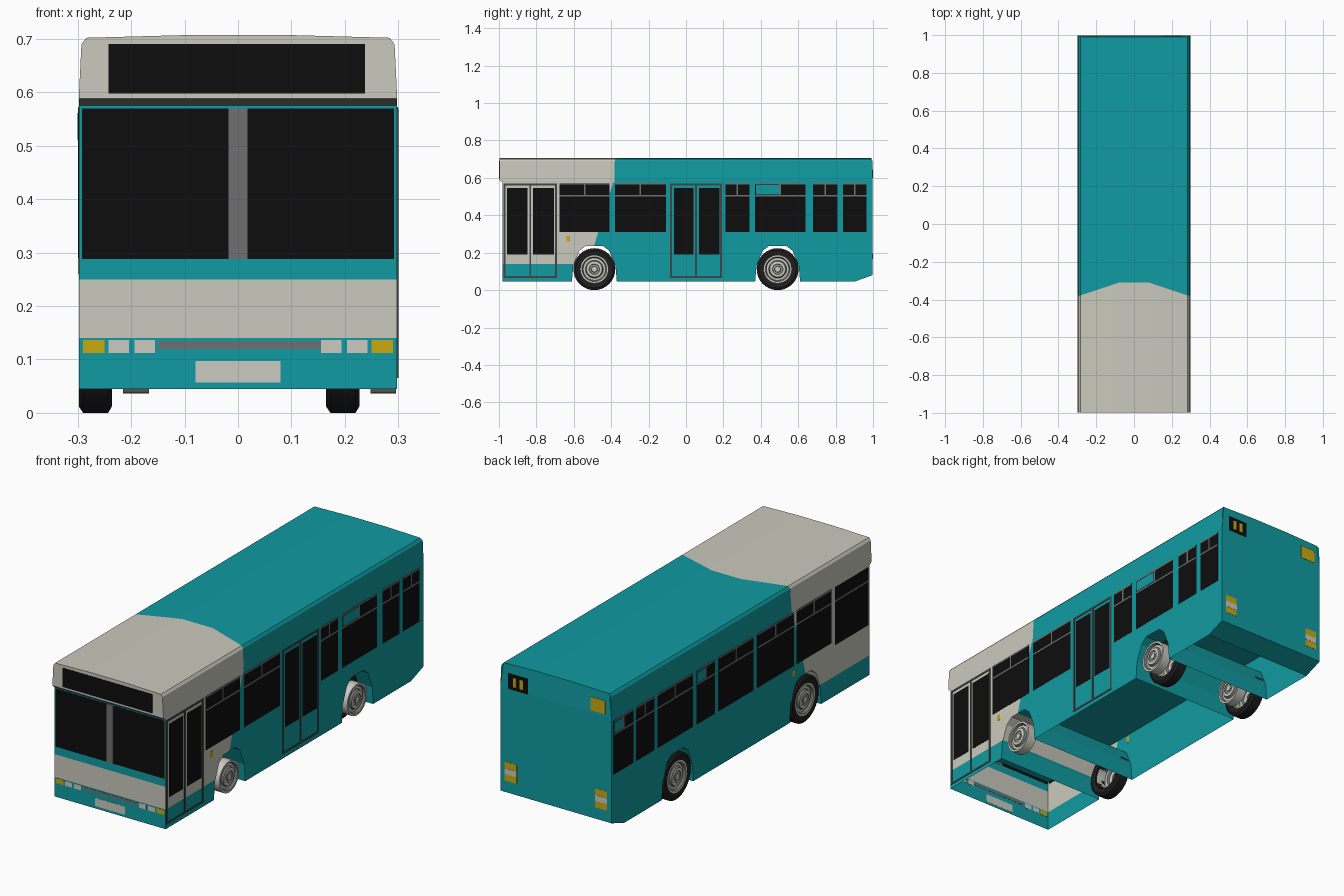
import bpy, bmesh, math
from mathutils import Vector

if "Cube" in bpy.data.objects:
    bpy.data.objects.remove(bpy.data.objects["Cube"])


def material(name, r, g, b):
    m = bpy.data.materials.new(name)
    m.use_nodes = True
    m.diffuse_color = (r, g, b, 1)
    m.node_tree.nodes["Principled BSDF"].inputs["Base Color"].default_value = (r, g, b, 1)
    return m


TEAL = material("teal paint", .005, .33, .36)
CREAM = material("cream paint", .59, .59, .51)
GLASS = material("black glass", .004, .004, .004)
GREY = material("grey trim", .16, .16, .16)
FRAME = material("dark door frame", .05, .06, .06)
SILVER = material("pale silver", .6, .6, .54)
AMBER = material("amber lamp", .58, .4, .006)
TYRE = material("black rubber", .013, .013, .013)
END = .997      # half length of the shell
FRONT = -.98    # lower front wall
SIDE = .298     # half width of the shell


def finish(name, bm, mats):
    me = bpy.data.meshes.new(name)
    bm.to_mesh(me)
    bm.free()
    for m in mats:
        me.materials.append(m)
    ob = bpy.data.objects.new(name, me)
    bpy.context.collection.objects.link(ob)
    return ob


def prism(points, offset):
    """Extrude a closed outline by an offset."""
    bm = bmesh.new()
    face = bm.faces.new([bm.verts.new(p) for p in points])
    new = bmesh.ops.extrude_face_region(bm, geom=[face], use_keep_orig=True)["geom"]
    bmesh.ops.translate(bm, vec=offset, verts=[v for v in new if isinstance(v, bmesh.types.BMVert)])
    bmesh.ops.triangulate(bm, faces=[f for f in bm.faces if len(f.verts) > 4])
    bmesh.ops.recalc_face_normals(bm, faces=bm.faces)
    return bm


def cut(bm, point, normal):
    bmesh.ops.bisect_plane(bm, geom=bm.verts[:] + bm.edges[:] + bm.faces[:],
                           plane_co=point, plane_no=Vector(normal).normalized(), dist=1e-5)


# Lower shell: side outline with wheel arches, open underneath
half_arch = [(.12, .045), (.113, .13), (.08, .21), (.045, .237)]
outline = [(FRONT, .575), (FRONT, .045)]
for wheel_y in (-.49, .49):
    outline += [(wheel_y - d, z) for d, z in half_arch]
    outline += [(wheel_y + d, z) for d, z in reversed(half_arch)]
outline += [(.9, .045), (END, .08), (END, .575)]
bm = prism([(-SIDE, y, z) for y, z in outline], (2 * SIDE, 0, 0))
LEAN = .3
for z in (.14, .25):
    cut(bm, (0, 0, z), (0, 0, 1))
cut(bm, (0, -.39, .575), (0, 1, -LEAN))
bm.normal_update()
bmesh.ops.delete(bm, geom=[f for f in bm.faces if f.normal.z < -.95 and f.calc_center_median().z < .05],
                 context='FACES')
for f in bm.faces:
    c = f.calc_center_median()
    if c.y < FRONT + .001:
        f.material_index = int(.14 < c.z < .25)
    else:
        f.material_index = int(c.z > .14 and c.y < -.39 + LEAN * (c.z - .575) and c.z < .574)
finish("lower_body", bm, [TEAL, CREAM])

# Roof shell: crowned section with an overhanging front brow
half_roof = [(SIDE, .575), (SIDE, .588), (.293, .69), (.284, .702), (.1, .707)]
section = half_roof + [(-x, z) for x, z in reversed(half_roof)]
bm = prism([(x, -END, z) for x, z in section], (0, 2 * END, 0))
cut(bm, (0, 0, .588), (0, 0, 1))
for v in bm.verts:
    if v.co.z < .58 and v.co.y < 0:
        v.co.y = FRONT
    if v.co.z > .695 and v.co.y > 0:
        v.co.y -= .006
cut(bm, (0, -.31, 0), (0, 1, 0))
for s in (-1, 1):
    cut(bm, (s * .08, -.31, 0), (s / 3, 1, 0))
for f in bm.faces:
    c = f.calc_center_median()
    if c.y < FRONT and c.z < .588:
        f.material_index = 2
    elif c.y < -.31 and c.y + (abs(c.x) - .08) / 3 < -.31:
        f.material_index = 1
finish("roof", bm, [TEAL, CREAM, GREY])

# Floor deck
bm = bmesh.new()
bm.faces.new([bm.verts.new((x, y, .3)) for x, y in
              ((-SIDE, FRONT), (-SIDE, END), (SIDE, END), (SIDE, FRONT))])
finish("floor", bm, [TEAL])


def panels(name, wall, rects, mat, lift=.001):
    """Thin plates (u0, u1, z0, z1) on a wall; u runs along y on sides, x on ends."""
    base = {"left": SIDE, "right": -SIDE, "front": FRONT, "brow": -END, "back": END}[wall]
    out = 1 if base > 0 else -1
    bm = bmesh.new()
    for u0, u1, z0, z1 in rects:
        cube = bmesh.ops.create_cube(bm, size=1)["verts"]
        for v in cube:
            u = u0 if v.co.x < 0 else u1
            z = z0 if v.co.z < 0 else z1
            d = base + out * (lift if v.co.y > 0 else -.001)
            v.co = (d, u, z) if wall in ("left", "right") else (u, d, z)
    bmesh.ops.recalc_face_normals(bm, faces=bm.faces)
    return finish(name, bm, [mat])


def windows(wall, spans, blanks):
    """Side windows with a vent rail, divider and top trim."""
    panels(wall + "_windows", wall, [(a, b, .31, .57) for a, b in spans], GLASS)
    trim = []
    for a, b in spans:
        m = (a + b) / 2
        trim += [(a, b, .5, .508), (a, b, .564, .572), (m - .004, m + .004, .508, .564)]
    panels(wall + "_window_trim", wall, trim, GREY, .0016)
    panels(wall + "_vent_blanks", wall, [(a, b, .511, .561) for a, b in blanks], TEAL, .002)


windows("left", [(-.675, -.41), (-.38, -.107), (.21, .34), (.37, .64), (.68, .81), (.84, .965)],
        [(.375, .5)])
windows("right", [(-.69, -.42), (-.4, -.12), (-.09, .175), (.205, .345), (.375, .645), (.67, .81), (.83, .98)],
        [(.28, .341), (.91, .976)])
panels("driver_window", "right", [(-.972, -.715, .29, .57)], GLASS)
panels("driver_window_rail", "right", [(-.972, -.715, .5, .508)], GREY, .0016)

# Doors: two glazed leaves in a dark frame
for name, a, b in (("front_door", -.976, -.69), ("middle_door", -.085, .193)):
    m = (a + b) / 2
    t = .01
    panels(name + "_frame", "left", [(a, a + t, .065, .57), (b - t, b, .065, .57),
                                     (m - t / 2, m + t / 2, .065, .57),
                                     (a, b, .065, .075), (a, b, .56, .57)], FRAME, .002)
    panels(name + "_glass", "left", [(a + .02, m - .015, .19, .545), (m + .015, b - .015, .19, .545)], GLASS)

panels("left_marker", "left", [(-.64, -.62, .26, .29)], AMBER)
panels("right_marker", "right", [(-.41, -.39, .26, .29)], AMBER)

# Front end
panels("destination_board", "brow", [(-.242, .238, .598, .69)], GLASS, .002)
panels("windscreen", "front", [(-.292, -.018, .288, .57), (.018, .292, .288, .57)], GLASS)
panels("windscreen_pillar", "front", [(-.018, .018, .288, .57)], GREY, .002)
panels("grille_strip", "front", [(-.15, .155, .12, .134)], GREY)
panels("number_plate", "front", [(-.08, .08, .057, .097)], SILVER)
panels("headlamps", "front", [r for s in (-1, 1) for r in
       ((s * .155, s * .194, .112, .136), (s * .204, s * .242, .112, .136))], SILVER)
panels("front_indicators", "front", [(s * .25, s * .29, .112, .136) for s in (-1, 1)], AMBER)

# Rear end
panels("rear_sign", "back", [(.15, .256, .585, .66)], GLASS)
panels("rear_sign_bars", "back", [(.175, .193, .6, .645), (.212, .23, .6, .645)], AMBER, .002)
panels("high_lamp", "back", [(-.265, -.185, .6, .665)], AMBER)
panels("tail_lamps", "back", [(s * .21, s * .275, .135, .228) for s in (-1, 1)], AMBER)
panels("reversing_lamps", "back", [(s * .21, s * .275, .167, .195) for s in (-1, 1)], SILVER, .002)


def lathe(name, profile, x, y, facing, mats, ring_mats, steps=32):
    """Spin (radius, inward depth) rings about a wheel axle."""
    bm = bmesh.new()
    rings = []
    for r, d in profile:
        rings.append([bm.verts.new((x - facing * d, y + r * math.cos(2 * math.pi * i / steps),
                                    .112 + r * math.sin(2 * math.pi * i / steps))) for i in range(steps)])
    for k, (p, q) in enumerate(zip(rings, rings[1:])):
        for i in range(steps):
            j = (i + 1) % steps
            bm.faces.new((p[i], p[j], q[j], q[i])).material_index = ring_mats[k]
    if profile[0] == profile[-1]:
        bmesh.ops.remove_doubles(bm, verts=bm.verts, dist=1e-6)
    else:
        bm.faces.new(rings[-1]).material_index = 0
    bmesh.ops.recalc_face_normals(bm, faces=bm.faces)
    ob = finish(name, bm, mats)
    bpy.ops.object.select_all(action='DESELECT')
    ob.select_set(True)
    bpy.context.view_layer.objects.active = ob
    bpy.ops.object.shade_smooth_by_angle(angle=math.radians(30))


hub = [(.076, .05), (.076, .002), (.066, .002), (.06, .014), (.048, .012), (.042, .002),
       (.028, 0), (.025, .004), (.018, .004), (.015, 0)]
hub_rings = [0, 0, 1, 0, 1, 0, 1, 0, 1]
tyre = [(.076, .004), (.1, 0), (.112, .008), (.112, .055), (.1, .062), (.076, .058), (.076, .004)]

# Wheels: face position, axle, outward direction, tyre fitted
for name, x, y, facing, shod in (
        ("front_left", .298, -.49, 1, False), ("front_right", -.298, -.49, -1, True),
        ("rear_left_outer", .298, .49, 1, False), ("rear_right_outer", -.298, .49, -1, True),
        ("rear_left_inner", .165, .49, -1, True), ("rear_right_inner", -.165, .49, 1, False)):
    lathe(name + "_hub", hub, x, y, facing, [SILVER, GREY], hub_rings)
    if shod:
        lathe(name + "_tyre", tyre, x, y, facing, [TYRE], [0] * 6)
